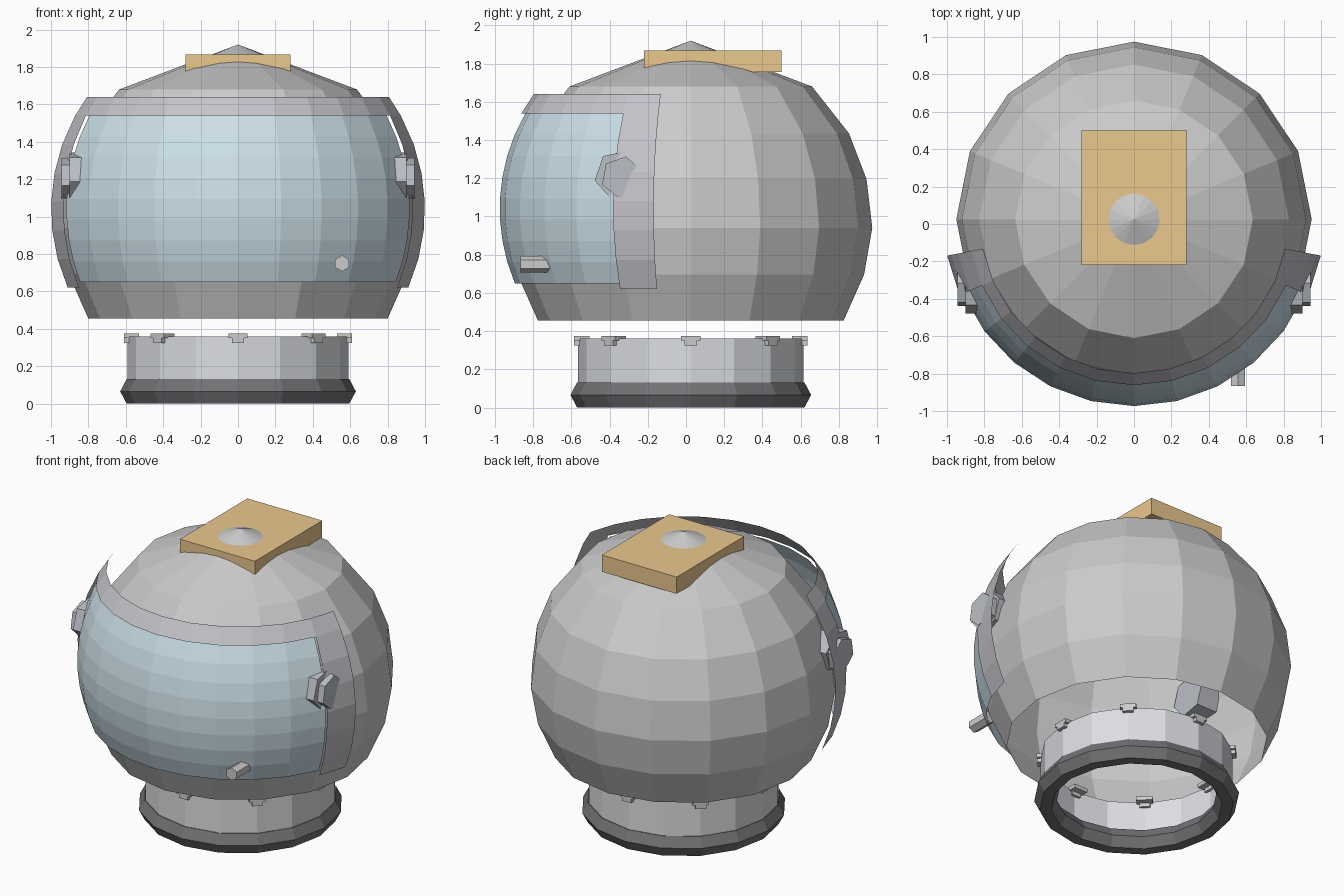
import bpy, bmesh
from math import sin, cos, pi, radians, sqrt
from mathutils import Matrix

if "Cube" in bpy.data.objects:
    bpy.data.objects.remove(bpy.data.objects["Cube"])

CY = 0.025  # y of the main vertical axis


def paint(ob, color):
    if color:
        m = bpy.data.materials.new(ob.name + "_colour")
        m.diffuse_color = (*color, 1)
        m.use_nodes = True
        m.node_tree.nodes["Principled BSDF"].inputs["Base Color"].default_value = m.diffuse_color
        ob.data.materials.append(m)


def finish(name, bm, color=None):
    bmesh.ops.remove_doubles(bm, verts=bm.verts, dist=1e-5)
    me = bpy.data.meshes.new(name)
    bm.to_mesh(me)
    bm.free()
    ob = bpy.data.objects.new(name, me)
    bpy.context.collection.objects.link(ob)
    paint(ob, color)
    return ob


def revolve(name, profile, sides, color=None, closed=False):
    bm = bmesh.new()
    rings = [[bm.verts.new((r * sin(2 * pi * i / sides), CY - r * cos(2 * pi * i / sides), z))
              for i in range(sides)] for r, z in profile]
    pairs = list(zip(rings, rings[1:])) + ([(rings[-1], rings[0])] if closed else [])
    for a, b in pairs:
        for i in range(sides):
            j = (i + 1) % sides
            bm.faces.new((a[i], a[j], b[j], b[i]))
    return finish(name, bm, color)


def sphere_patch(name, radius, azimuths, heights, keep, color):
    """Grid on a sphere around the helmet axis, azimuth measured from the front."""
    bm = bmesh.new()
    grid = []
    for z in heights:
        r = sqrt(radius ** 2 - (z - 1.04) ** 2)
        grid.append([bm.verts.new((r * sin(radians(a)), CY - r * cos(radians(a)), z)) for a in azimuths])
    for j in range(len(heights) - 1):
        for i in range(len(azimuths) - 1):
            if keep(abs(azimuths[i] + azimuths[i + 1]) / 2, (heights[j] + heights[j + 1]) / 2):
                bm.faces.new((grid[j][i], grid[j][i + 1], grid[j + 1][i + 1], grid[j + 1][i]))
    bmesh.ops.delete(bm, geom=[v for v in bm.verts if not v.link_faces], context='VERTS')
    return finish(name, bm, color)


def add_box(bm, lo, hi, matrix=Matrix()):
    size = [h - l for l, h in zip(lo, hi)]
    mid = [(h + l) / 2 for l, h in zip(lo, hi)]
    bmesh.ops.create_cube(bm, size=1, matrix=matrix @ Matrix.Translation(mid) @ Matrix.Diagonal((*size, 1)))


def add_hex(bm, radius, depth, center, axis, angle=0.0):
    turn = Matrix.Rotation(pi / 2, 4, 'Y' if axis == 'X' else 'X')
    bmesh.ops.create_cone(bm, cap_ends=True, segments=6, radius1=radius, radius2=radius, depth=depth,
                          matrix=Matrix.Translation(center) @ turn @ Matrix.Rotation(angle, 4, 'Z'))


# Helmet shell, open below
revolve("helmet_shell", [(0.80, 0.455), (0.907, 0.695), (0.95, 0.94), (0.92, 1.195),
                         (0.828, 1.435), (0.635, 1.68), (0, 1.92)], 16)

# Visor and the frame over its top and sides
inner = [-66.5 + 13.3 * i for i in range(11)]
visor_z = [0.65 + 0.89 * i / 8 for i in range(9)]
sphere_patch("visor", 1.0, inner, visor_z, lambda a, z: True, (0.6, 0.74, 0.81))
frame_z = [0.62 + 0.92 * i / 6 for i in range(7)] + [1.64]
sphere_patch("visor_frame", 1.018, [-79] + inner + [79], frame_z,
             lambda a, z: a > 66.5 or z > 1.54, (0.55, 0.55, 0.59))

# Visor pivots on both sides
bm = bmesh.new()
for s in (-1, 1):
    add_hex(bm, 0.135, 0.18, (s * 0.81, -0.345, 1.215), 'X', 0.2)
    add_hex(bm, 0.11, 0.045, (s * 0.922, -0.335, 1.205), 'X', 0.35)
finish("visor_pivots", bm, (0.5, 0.52, 0.56))

# Knob on the lower visor
bm = bmesh.new()
add_hex(bm, 0.043, 0.16, (0.557, -0.785, 0.75), 'Y')
finish("visor_knob", bm)

# Top block
bm = bmesh.new()
add_box(bm, (-0.28, -0.22, 1.755), (0.28, 0.50, 1.868))
finish("top_block", bm, (0.83, 0.58, 0.27))

# Neck collar and dark base ring
revolve("neck_collar", [(0.59, 0.06), (0.59, 0.36)], 16, (0.72, 0.73, 0.76))
revolve("base_ring", [(0.56 + 0.07 * cos(k * pi / 3), 0.066 + 0.076 * sin(k * pi / 3)) for k in range(6)],
        16, (0.17, 0.17, 0.18), closed=True)

# Eight clips hooked over the collar edge
bm = bmesh.new()
for i in range(8):
    m = Matrix.Translation((0, CY, 0)) @ Matrix.Rotation(i * pi / 4, 4, 'Z')
    add_box(bm, (0.53, -0.05, 0.35), (0.61, 0.05, 0.375), m)
    add_box(bm, (0.57, -0.033, 0.325), (0.61, 0.033, 0.36), m)
finish("collar_clips", bm)
